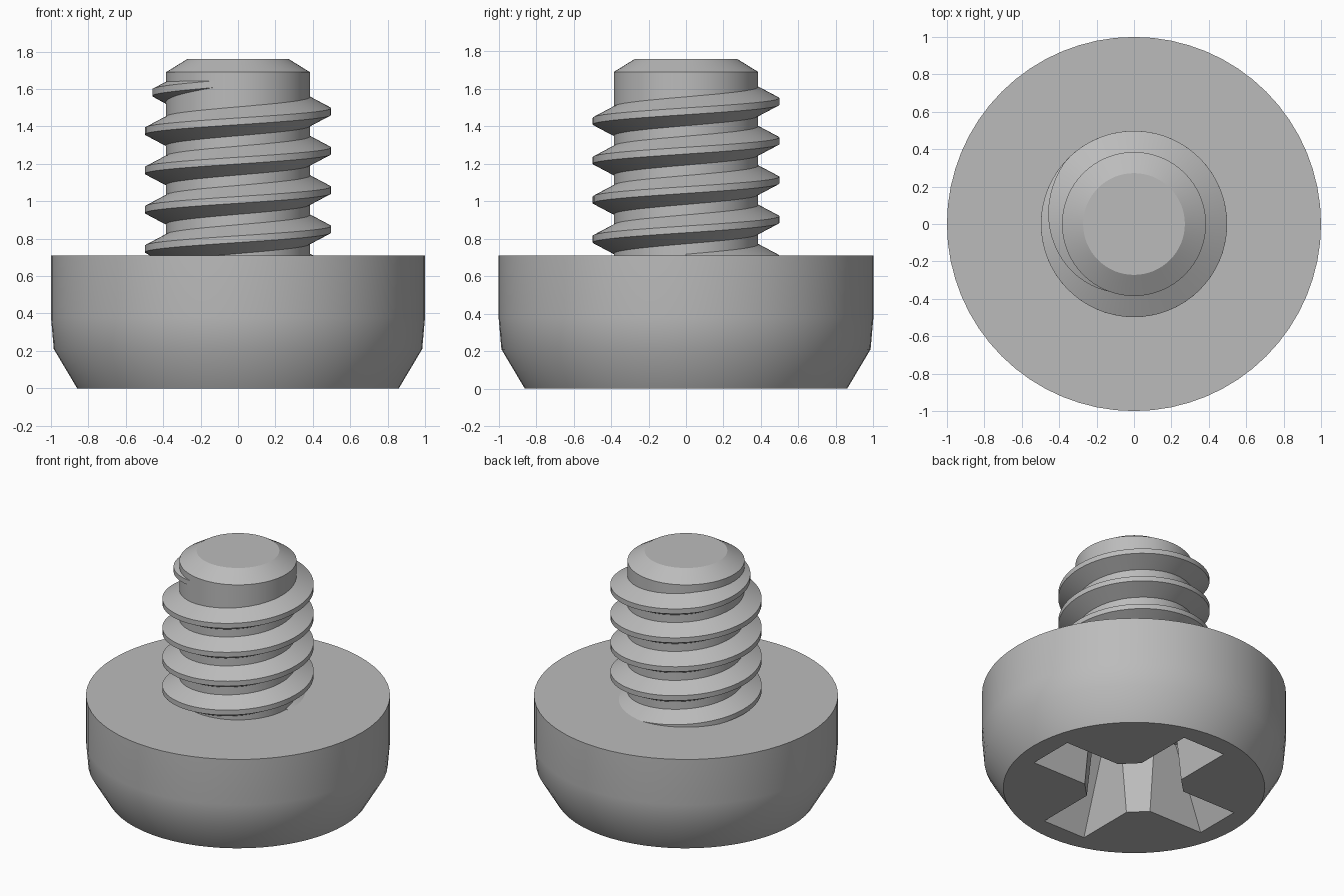
import bpy, bmesh, math

cube = bpy.data.objects.get("Cube")
if cube:
    bpy.data.objects.remove(cube, do_unlink=True)

SEGMENTS = 64
HEAD_TOP = 0.71
PITCH = 0.21

steel = bpy.data.materials.new("grey_steel")
steel.use_nodes = True
colour = (0.5, 0.5, 0.5, 1)
steel.diffuse_color = colour
steel.node_tree.nodes["Principled BSDF"].inputs["Base Color"].default_value = colour


def finish(bm, name):
    bmesh.ops.recalc_face_normals(bm, faces=bm.faces)
    mesh = bpy.data.meshes.new(name)
    bm.to_mesh(mesh)
    bm.free()
    mesh.materials.append(steel)
    obj = bpy.data.objects.new(name, mesh)
    bpy.context.collection.objects.link(obj)
    return obj


def skin(name, rings, closed_caps=True):
    """Bridge a list of closed rings and cap both ends."""
    bm = bmesh.new()
    loops = [[bm.verts.new(p) for p in ring] for ring in rings]
    for a, b in zip(loops, loops[1:]):
        n = len(a)
        for i in range(n):
            j = (i + 1) % n
            bm.faces.new((a[i], a[j], b[j], b[i]))
    bm.faces.new(loops[0])
    bm.faces.new(loops[-1])
    return finish(bm, name)


def polar(r, angle, z):
    return (r * math.cos(angle), r * math.sin(angle), z)


def lathe(name, profile):
    step = math.tau / SEGMENTS
    return skin(name, [[polar(r, i * step, z) for i in range(SEGMENTS)]
                       for r, z in profile])


def smooth(obj):
    bpy.ops.object.select_all(action="DESELECT")
    obj.select_set(True)
    bpy.context.view_layer.objects.active = obj
    bpy.ops.object.shade_smooth_by_angle(angle=math.radians(30))


def cross(reach, half, corner, z):
    """Four-armed outline with chamfered inner corners."""
    quarter = [(reach, -half), (reach, half), (corner - half, half), (half, corner - half)]
    points = []
    for k in range(4):
        c, s = round(math.cos(k * math.pi / 2)), round(math.sin(k * math.pi / 2))
        points += [(x * c - y * s, x * s + y * c, z) for x, y in quarter]
    return points


# Rounded head with a tapered cross recess in its underside
head = lathe("head", [(0.86, 0), (0.985, 0.21), (1, 0.38), (1, HEAD_TOP)])
depth, overlap = 0.54, 0.05
top = (0.45, 0.11, 0.38)
rim = (0.715, 0.17, 0.45)
below = [r + (r - t) * overlap / depth for r, t in zip(rim, top)]
cutter = skin("recess_cutter", [cross(*below, -overlap), cross(*top, depth)])
cutter.hide_render = True
cut = head.modifiers.new("recess", "BOOLEAN")
cut.operation = "DIFFERENCE"
cut.solver = "EXACT"
cut.object = cutter
bpy.context.view_layer.objects.active = head
bpy.ops.object.modifier_apply(modifier=cut.name)
bpy.data.objects.remove(cutter, do_unlink=True)
smooth(head)

# Shank with a chamfered tip
smooth(lathe("shank", [(0.385, 0.65), (0.385, 1.69), (0.272, 1.76)]))

# Helical thread that sinks into the shank at its upper end
section = [(0.37, -0.085), (0.498, -0.018), (0.498, 0.018), (0.37, 0.085)]
turns = 4.76
steps = round(turns * SEGMENTS)
rings = []
for i in range(steps + 1):
    t = turns * i / steps
    sink = max(0, t - 4.38) * 0.36
    z = 0.64 + PITCH * t
    rings.append([polar(r - sink, t * math.tau, z + dz) for r, dz in section])
smooth(skin("thread", rings))
